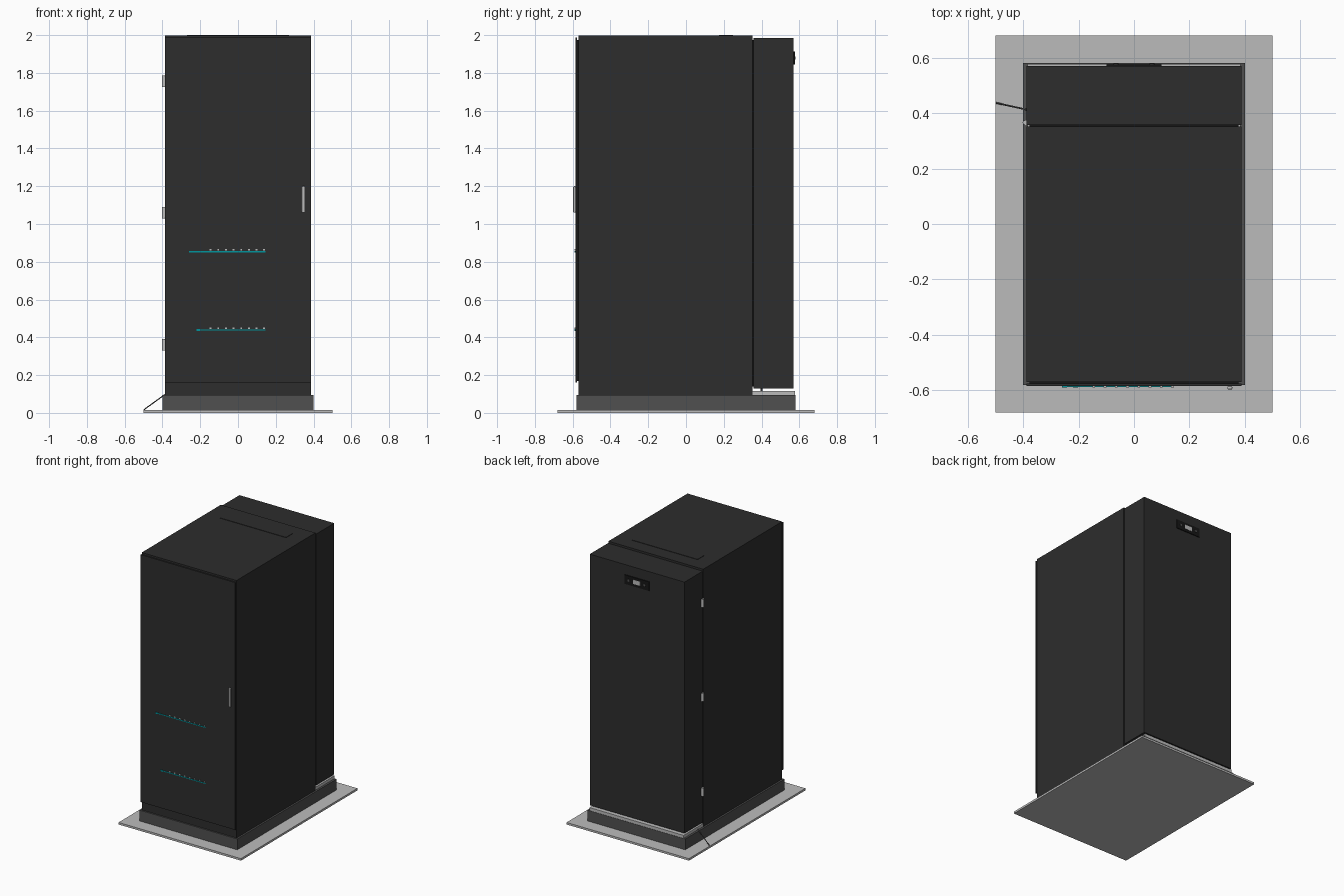
import bpy, bmesh
from mathutils import Vector

if "Cube" in bpy.data.objects:
    bpy.data.objects.remove(bpy.data.objects["Cube"])


def mat(name, r, g, b):
    m = bpy.data.materials.new(name)
    m.diffuse_color = (r, g, b, 1)
    m.use_nodes = True
    m.node_tree.nodes["Principled BSDF"].inputs["Base Color"].default_value = m.diffuse_color
    return m


BLACK = mat("charcoal", 0.026, 0.026, 0.026)
DARK = mat("seal_black", 0.008, 0.008, 0.008)
PLINTH = mat("plinth_grey", 0.08, 0.08, 0.08)
PALE = mat("pale_grey", 0.5, 0.5, 0.5)
TEAL = mat("teal", 0.0, 0.3, 0.34)


def box(name, x, y, z, m, bevel=0.0):
    """Box from (min, max) ranges on each axis."""
    bm = bmesh.new()
    bmesh.ops.create_cube(bm, size=1)
    for v in bm.verts:
        v.co = Vector([(r[0] + r[1]) / 2 + c * (r[1] - r[0])
                       for r, c in zip((x, y, z), v.co)])
    me = bpy.data.meshes.new(name)
    bm.to_mesh(me)
    bm.free()
    me.materials.append(m)
    ob = bpy.data.objects.new(name, me)
    bpy.context.collection.objects.link(ob)
    if bevel:
        b = ob.modifiers.new("bevel", 'BEVEL')
        b.width, b.segments = bevel, 2
    return ob


def rod(name, a, b, r, m, sides=12):
    """Cylinder between two points."""
    a, b = Vector(a), Vector(b)
    bpy.ops.mesh.primitive_cylinder_add(vertices=sides, radius=r,
                                        depth=(b - a).length, location=(a + b) / 2)
    ob = bpy.context.object
    ob.name = name
    ob.rotation_euler = (b - a).to_track_quat('Z', 'Y').to_euler()
    ob.data.materials.append(m)
    bpy.ops.object.shade_smooth_by_angle()
    return ob


# Floor slab and plinth
box("floor_slab", (-0.5, 0.5), (-0.68, 0.68), (0, 0.015), PALE)
box("plinth", (-0.4, 0.4), (-0.58, 0.58), (0.015, 0.095), PLINTH)
box("drip_tray", (-0.385, 0.385), (0.352, 0.578), (0.095, 0.117), PALE)

# Cabinet
box("cabinet", (-0.387, 0.387), (-0.57, 0.352), (0.095, 1.997), BLACK)
box("top_cover", (-0.27, 0.27), (0.175, 0.25), (1.997, 2.0), BLACK)

# Front door with seal, pull handle and hardware
box("front_seal", (-0.377, 0.377), (-0.577, -0.57), (0.17, 1.975), DARK)
box("front_door", (-0.387, 0.387), (-0.585, -0.576), (0.16, 1.987), BLACK)
box("front_handle", (0.337, 0.355), (-0.597, -0.585), (1.06, 1.2), PALE, 0.004)

# Indicator strips with a row of small lamps above each
for left, z in ((-0.26, 0.853), (-0.22, 0.439)):
    box("indicator_strip", (left, 0.145), (-0.588, -0.585), (z - 0.003, z + 0.003), TEAL)
    box("strip_end", (left, left + 0.018), (-0.589, -0.585), (z - 0.005, z + 0.005), TEAL)
    for i in range(8):
        x = -0.145 + i * 0.0405
        box("indicator_lamp", (x - 0.005, x + 0.005), (-0.589, -0.585),
            (z + 0.006, z + 0.014), PALE)

# Deep rear door with seal and support post
box("rear_seal", (-0.377, 0.377), (0.352, 0.36), (0.14, 1.975), DARK)
box("rear_door", (-0.387, 0.387), (0.358, 0.57), (0.13, 1.985), BLACK)
for x in (-0.3, 0.3):
    rod("support_post", (x, 0.4, 0.115), (x, 0.4, 0.132), 0.006, PLINTH)

# Control panel on the rear door
box("control_panel", (-0.1, 0.1), (0.57, 0.576), (1.845, 1.912), DARK)
box("control_screen", (-0.03, 0.03), (0.576, 0.578), (1.864, 1.895), PALE)
for x in (-0.065, 0.065):
    rod("control_button", (x, 0.575, 1.879), (x, 0.579, 1.879), 0.009, PLINTH)

# Hinges on the left side
for z in (1.755, 1.06, 0.36):
    box("hinge_leaf", (-0.394, -0.387), (0.354, 0.376), (z - 0.029, z + 0.029), PALE)
    rod("hinge_pin", (-0.394, 0.366, z - 0.03), (-0.394, 0.366, z + 0.03), 0.008, PALE)

# Drain hose running from the tray down to the floor
rod("drain_hose", (-0.375, 0.41, 0.106), (-0.498, 0.437, 0.017), 0.003, PLINTH)
